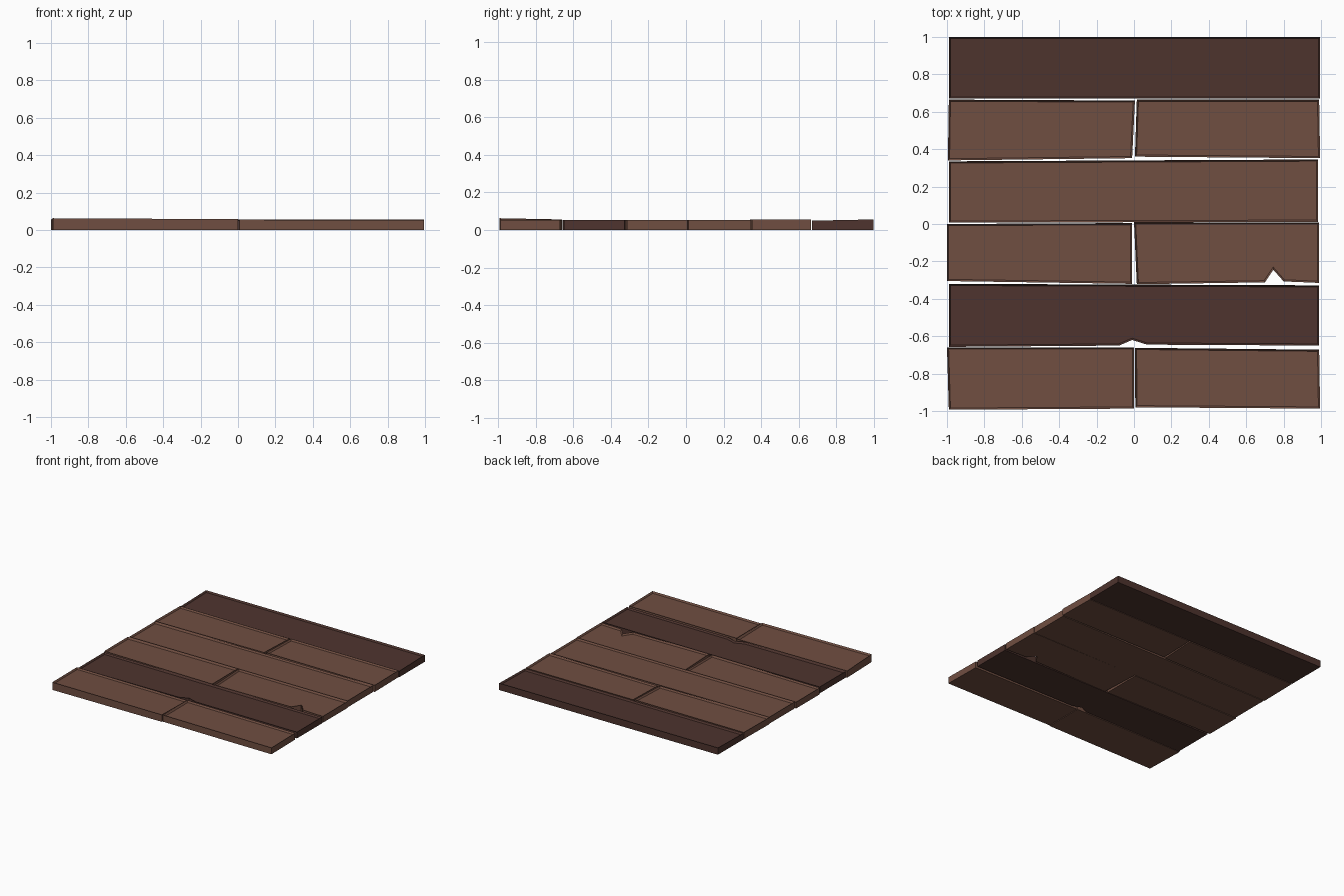
import bpy, bmesh

if "Cube" in bpy.data.objects:
    bpy.data.objects.remove(bpy.data.objects["Cube"])


def srgb(r, g, b):
    def lin(c):
        c /= 255
        return c / 12.92 if c <= 0.04045 else ((c + 0.055) / 1.055) ** 2.4
    return (lin(r), lin(g), lin(b), 1)


def material(name, rgb):
    m = bpy.data.materials.new(name)
    m.diffuse_color = srgb(*rgb)
    m.use_nodes = True
    m.node_tree.nodes["Principled BSDF"].inputs["Base Color"].default_value = m.diffuse_color
    return m


brown = material("warm brown wood", (112, 78, 65))
dark = material("dark brown wood", (78, 52, 46))


def plank(name, mat, outline, h, slope_x=0.0, slope_y=0.0, inset=0.009, drop=0.013):
    """Outline runs clockwise from the back left corner; the top is a tilted
    plane of height h at the outline's middle, with worn edges."""
    cx = (min(p[0] for p in outline) + max(p[0] for p in outline)) / 2
    cy = (min(p[1] for p in outline) + max(p[1] for p in outline)) / 2
    bm = bmesh.new()
    low = [bm.verts.new((x, y, 0)) for x, y in reversed(outline)]
    high = [bm.verts.new((v.co.x, v.co.y, h + slope_x * (v.co.x - cx)
                          + slope_y * (v.co.y - cy))) for v in low]
    bm.faces.new(low[::-1])
    top = bm.faces.new(high)
    n = len(low)
    for i in range(n):
        j = (i + 1) % n
        bm.faces.new((low[i], low[j], high[j], high[i]))
    bm.normal_update()
    # chamfer: inset the top, then lower its old rim
    bmesh.ops.inset_region(bm, faces=[top], thickness=inset, use_even_offset=True)
    for v in high:
        v.co.z -= drop
    bmesh.ops.recalc_face_normals(bm, faces=bm.faces)
    me = bpy.data.meshes.new(name)
    bm.to_mesh(me)
    bm.free()
    me.materials.append(mat)
    ob = bpy.data.objects.new(name, me)
    bpy.context.collection.objects.link(ob)
    return ob


# back row, one long dark plank
plank("back_plank", dark,
      [(-0.99, 1.0), (0.995, 1.0), (0.995, 0.67), (-0.99, 0.67)], 0.053, 0, 0.02)

# second row, two short planks
plank("second_row_left_plank", brown,
      [(-0.99, 0.665), (0.005, 0.66), (-0.01, 0.352), (-0.995, 0.34)], 0.055)
plank("second_row_right_plank", brown,
      [(0.015, 0.665), (0.99, 0.665), (0.995, 0.352), (0.005, 0.36)], 0.055)

# third row, one long plank
plank("third_row_plank", brown,
      [(-0.99, 0.335), (0.985, 0.345), (0.985, 0.012), (-0.99, 0.007)], 0.054)

# fourth row, two short planks, the right one chipped
plank("fourth_row_left_plank", brown,
      [(-1.0, 0.0), (-0.01, 0.005), (-0.01, -0.32), (-1.0, -0.305)], 0.053)
plank("fourth_row_right_plank", brown,
      [(0.0, 0.01), (0.99, 0.008), (0.99, -0.315), (0.80, -0.307),
       (0.745, -0.245), (0.70, -0.312), (0.015, -0.322)], 0.053)

# fifth row, long dark plank with a shallow chip
plank("fifth_row_plank", dark,
      [(-0.99, -0.32), (0.99, -0.328), (0.99, -0.65), (0.07, -0.645),
       (-0.01, -0.62), (-0.08, -0.65), (-0.99, -0.657)], 0.052)

# front row, two short planks, the left one sloping
plank("front_left_plank", brown,
      [(-1.0, -0.66), (0.0, -0.66), (0.0, -0.987), (-0.99, -0.993)], 0.057, -0.005, -0.02)
plank("front_right_plank", brown,
      [(0.005, -0.662), (0.99, -0.672), (0.995, -0.987), (0.007, -0.98)], 0.054, -0.002)
